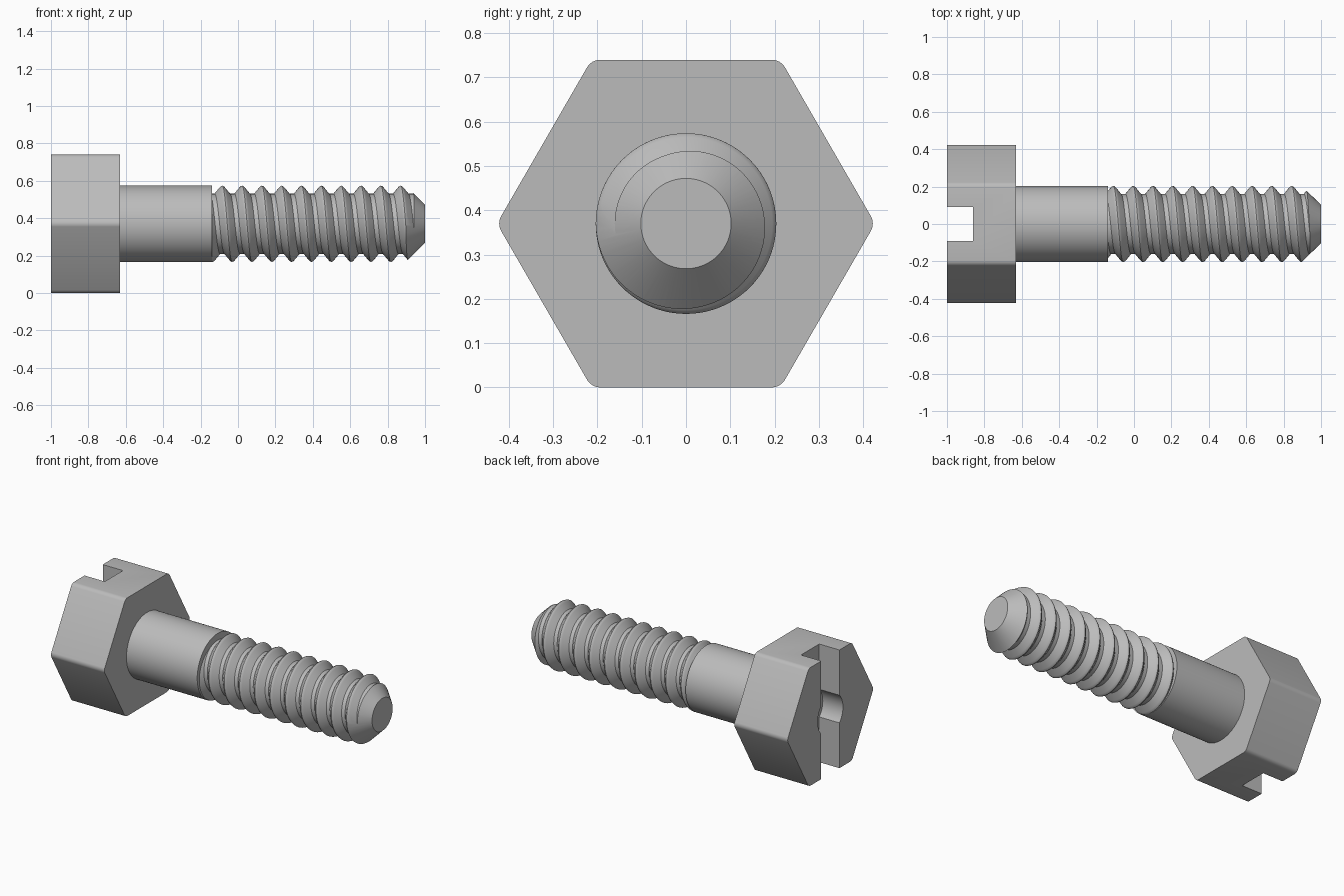
import bpy, bmesh
from math import pi, cos, sin, sqrt

if "Cube" in bpy.data.objects:
    bpy.data.objects.remove(bpy.data.objects["Cube"], do_unlink=True)

AXIS_Z = 0.37
SHANK_R = 0.204
HEAD_END = -0.63
THREAD_START = -0.14
PITCH = 0.106

steel = bpy.data.materials.new("grey steel")
steel.use_nodes = True
steel.diffuse_color = (0.5, 0.5, 0.5, 1)
steel.node_tree.nodes["Principled BSDF"].inputs["Base Color"].default_value = (0.5, 0.5, 0.5, 1)


def on_axis(x, r, t):
    return (x, r * cos(t), AXIS_Z + r * sin(t))


def finish(name, bm):
    bmesh.ops.recalc_face_normals(bm, faces=bm.faces)
    mesh = bpy.data.meshes.new(name)
    bm.to_mesh(mesh)
    bm.free()
    mesh.materials.append(steel)
    obj = bpy.data.objects.new(name, mesh)
    bpy.context.collection.objects.link(obj)
    return obj


def turned(profile, sides):
    """Solid turned around the bolt axis from (x, radius) points."""
    bm = bmesh.new()
    rings = [[bm.verts.new(on_axis(x, r, 2 * pi * i / sides)) for i in range(sides)]
             for x, r in profile]
    for a, b in zip(rings, rings[1:]):
        for i in range(sides):
            j = (i + 1) % sides
            bm.faces.new((a[i], a[j], b[j], b[i]))
    bm.faces.new(rings[0])
    bm.faces.new(rings[-1])
    return bm


def boolean(obj, tool, operation):
    tool.hide_render = True
    mod = obj.modifiers.new(operation, 'BOOLEAN')
    mod.operation = operation
    mod.solver = 'EXACT'
    mod.object = tool
    bpy.context.view_layer.objects.active = obj
    bpy.ops.object.modifier_apply(modifier=mod.name)
    bpy.data.objects.remove(tool, do_unlink=True)


def smooth(obj):
    bpy.ops.object.select_all(action='DESELECT')
    obj.select_set(True)
    bpy.context.view_layer.objects.active = obj
    bpy.ops.object.shade_smooth_by_angle(angle=pi / 6)


# Hexagonal head with rounded long edges
corner = AXIS_Z * 2 / sqrt(3)
bm = turned([(-1, corner), (HEAD_END, corner)], 6)
long_edges = [e for e in bm.edges if abs(e.verts[0].co.x - e.verts[1].co.x) > 0.1]
bmesh.ops.bevel(bm, geom=long_edges, offset=0.018, segments=4, profile=0.5, affect='EDGES')
head = finish("hex_head", bm)

# Driver slot and round recess in the head
bm = bmesh.new()
bmesh.ops.create_cube(bm, size=1)
bmesh.ops.scale(bm, vec=(0.28, 0.18, 2), verts=bm.verts)
bmesh.ops.translate(bm, vec=(-1, 0, AXIS_Z), verts=bm.verts)
boolean(head, finish("slot_cutter", bm), 'DIFFERENCE')
boolean(head, finish("recess_cutter", turned([(-1.1, 0.125), (-0.86, 0.125)], 48)), 'DIFFERENCE')

# Plain shank
shank = finish("shank", turned([(HEAD_END - 0.02, SHANK_R), (THREAD_START, SHANK_R)], 96))

# Helical thread: one tooth section repeated along the axis, as (offset from crest, radius)
HALF_TOOTH = [(0, SHANK_R), (0.007, 0.201), (0.013, 0.195), (0.041, 0.161)]
TOOTH = [(-d, r) for d, r in HALF_TOOTH[:0:-1]] + HALF_TOOTH
LOW, HIGH, STEPS = -0.3, 1.1, 72
CREST_TOP = 0.87          # a crest on the upper side


def section_radius(offset):
    d = abs((offset + PITCH / 2) % PITCH - PITCH / 2)
    for (d0, r0), (d1, r1) in zip(HALF_TOOTH, HALF_TOOTH[1:]):
        if d <= d1:
            return r0 + (r1 - r0) * (d - d0) / (d1 - d0)
    return HALF_TOOTH[-1][1]


bm = bmesh.new()
columns = []
for j in range(STEPS + 1):
    crest = CREST_TOP + PITCH * j / STEPS
    column = []
    for turn in range(-13, 5):
        for d, _ in TOOTH:
            x = min(max(crest + turn * PITCH + d, LOW), HIGH)
            r = section_radius(x - crest)
            column.append(bm.verts.new(on_axis(x, r, pi / 2 + 2 * pi * j / STEPS)))
    columns.append(column)
for a, b in zip(columns, columns[1:]):
    for k in range(len(a) - 1):
        bm.faces.new((a[k], b[k], b[k + 1], a[k + 1]))
bmesh.ops.remove_doubles(bm, verts=bm.verts, dist=1e-5)
bmesh.ops.holes_fill(bm, edges=[e for e in bm.edges if e.is_boundary], sides=0)
thread = finish("thread", bm)

# Trim the thread square at the shank and to a cone at the tip
envelope = turned([(THREAD_START, 0.25), (0.85, 0.25), (1, 0.102)], 96)
boolean(thread, finish("thread_envelope", envelope), 'INTERSECT')

for part in (head, shank, thread):
    smooth(part)
